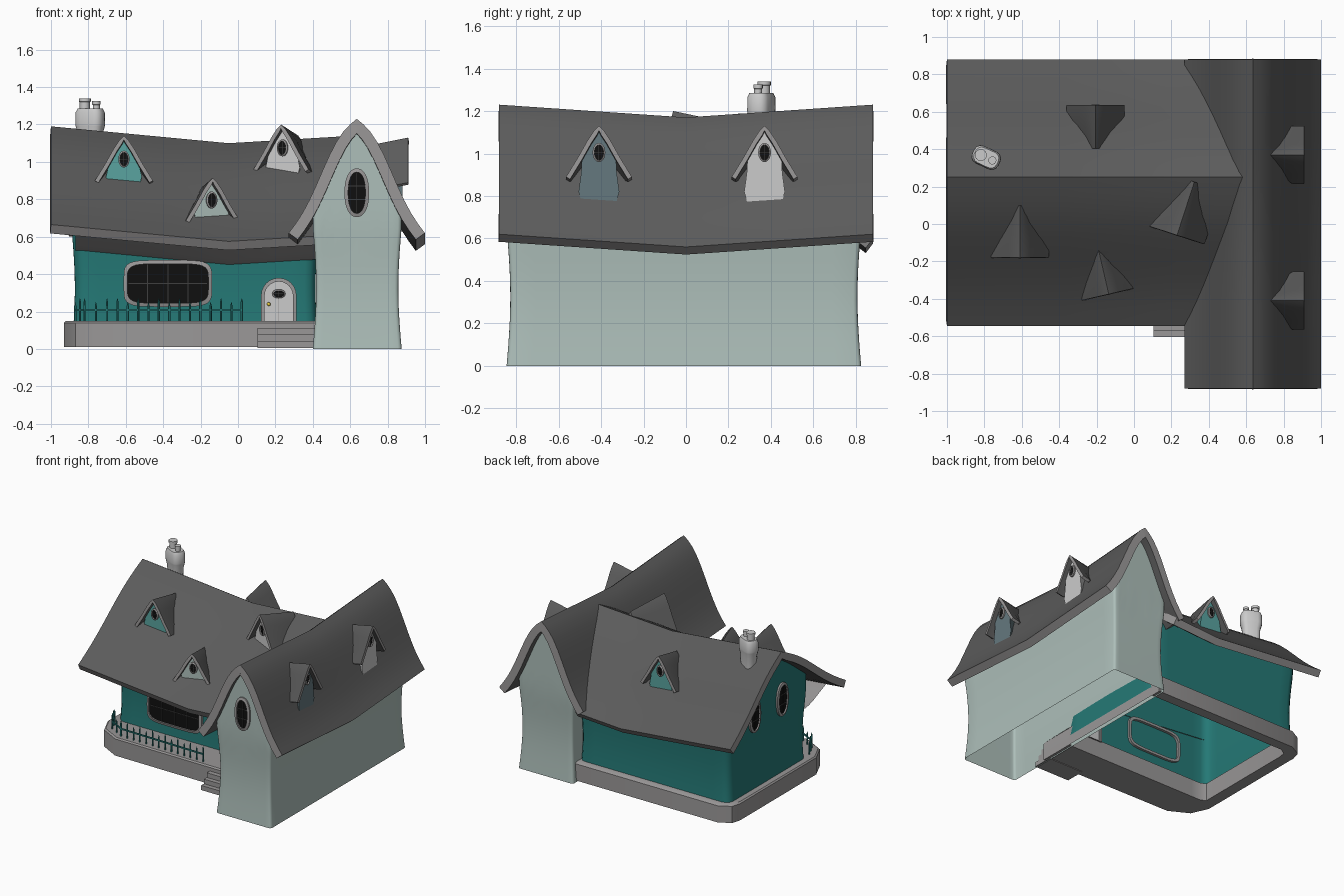
import bpy, bmesh
from math import sin, cos, pi, radians, copysign
from mathutils import Matrix, Vector

if "Cube" in bpy.data.objects:
    bpy.data.objects.remove(bpy.data.objects["Cube"])

def mat(name, c):
    m = bpy.data.materials.new(name)
    m.diffuse_color = (*c, 1)
    m.use_nodes = True
    m.node_tree.nodes["Principled BSDF"].inputs["Base Color"].default_value = m.diffuse_color
    return m
TEAL = mat("teal", (.018, .19, .18)); SAGE = mat("sage", (.42, .52, .49))
MINT = mat("mint", (.10, .37, .35)); SLATE = mat("slate", (.13, .19, .21))
DARK = mat("roof_dark", (.105, .105, .105)); GLASS = mat("glass", (.005, .005, .005))
GREY = mat("grey", (.32, .31, .31)); PALE = mat("pale_grey", (.62, .62, .62))
BAR = mat("glazing_bar", (.05, .05, .05)); BRASS = mat("brass", (.8, .6, .05))

def obj(name, verts, faces, m=None, M=Matrix(), thick=0):
    me = bpy.data.meshes.new(name)
    me.from_pydata([M @ Vector(v) for v in verts], [], faces)
    bm = bmesh.new(); bm.from_mesh(me)
    bmesh.ops.recalc_face_normals(bm, faces=bm.faces)
    if thick and sum(f.normal.z for f in bm.faces) < 0:
        bmesh.ops.reverse_faces(bm, faces=bm.faces)
    bm.to_mesh(me); bm.free()
    o = bpy.data.objects.new(name, me)
    bpy.context.collection.objects.link(o)
    if m: me.materials.append(m)
    bpy.ops.object.select_all(action='DESELECT')
    bpy.context.view_layer.objects.active = o; o.select_set(True)
    if thick:  # roof sheet with lighter edge
        me.materials.append(GREY)
        s = o.modifiers.new("thickness", 'SOLIDIFY')
        s.thickness = thick; s.offset = -1; s.material_offset_rim = 1
        bpy.ops.object.modifier_apply(modifier=s.name)
    bpy.ops.object.shade_smooth_by_angle(angle=radians(35))
    return o

def loft(name, rings, m=None, M=Matrix(), closed=True, caps=False, wrap=False, thick=0):
    """Skin a list of equal-length point rings."""
    n, k = len(rings[0]), len(rings)
    f = [(i*n+j, i*n+(j+1) % n, (i+1) % k*n+(j+1) % n, (i+1) % k*n+j)
         for i in range(k if wrap else k-1) for j in range(n if closed else n-1)]
    if caps: f += [tuple(range(n)), tuple(range((k-1)*n, k*n))]
    return obj(name, [p for r in rings for p in r], f, m, M, thick)

def box(name, x0, x1, y0, y1, z0, z1, m=None, M=Matrix()):
    r = [(x0, y0), (x1, y0), (x1, y1), (x0, y1)]
    return loft(name, [[(*p, z) for p in r] for z in (z0, z1)], m, M, caps=True)

def place(x, y, z, deg=0):
    return Matrix.Translation((x, y, z)) @ Matrix.Rotation(radians(deg), 4, 'Z')

# --- roof height functions: soft bell profile with a sagging ridge
def bell(t, k=1): return t - k*(.06*sin(2*pi*t) + .05*sin(pi*t))
def main_z(x, y):
    t = min(1, abs(y-.25)/(.795 if y < .25 else .63))
    sag = -.09*(x+1)/.95 if x < -.05 else -.09+.06*(x+.05)
    return 1.19 + sag - .525*bell(t, .5)
def wing_z(x, y):
    t = min(1, abs(x-.635)/.364)
    return 1.23 - .06*(1-abs(y)/.88) - .61*bell(t)

# --- roofs
N = 10
ts = [i/N for i in range(-N, N+1)]
loft("wing_roof", [[(.635+.364*t, y, wing_z(.635+.364*t, y)) for t in ts]
                   for y in (-.88, -.44, 0, .44, .88)], DARK, closed=False, thick=.06)
rows = []
for s in range(6):
    row = []
    for t in ts:
        y = .25 + t*(.795 if t < 0 else .63)
        end = .62 - (.2 if t < 0 else .28)*abs(t)
        x = -1 + .95*s/3 if s < 4 else -.05 + (end+.05)*(s-3)/2
        row.append((x, y, main_z(x, y)))
    rows.append(row)
loft("main_roof", rows, DARK, closed=False, thick=.055)
# curved soffit under the front eave
sof = [(-.23, -.125), (-.28, -.115), (-.34, -.095), (-.42, -.06), (-.52, -.02)]
loft("front_soffit", [[(x, y, main_z(x, -.545)+dz) for y, dz in sof]
                      for x in (-.87, -.46, -.05, .18, .42)], GREY, closed=False)

# --- walls: rounded footprint, pinched waist, top cut to follow the roof
def footprint(x0, x1, y0, y1, r, n=16):
    c = [(x1-r, y0+r, -90), (x1-r, y1-r, 0), (x0+r, y1-r, 90), (x0+r, y0+r, 180)]
    arcs = [[(cx+r*cos(radians(a+q)), cy+r*sin(radians(a+q))) for q in (0, 30, 60, 90)]
            for cx, cy, a in c]
    out = []
    for i, a in enumerate(arcs):
        b = arcs[(i+1) % 4][0]
        out += a + [(a[3][0]+(b[0]-a[3][0])*k/n, a[3][1]+(b[1]-a[3][1])*k/n) for k in range(1, n)]
    return out
def walls(name, x0, x1, y0, y1, r, z0, roof, m):
    cx, cy, hx, hy = (x0+x1)/2, (y0+y1)/2, (x1-x0)/2, (y1-y0)/2
    rings = []
    for i in range(11):
        ring = []
        for x, y in footprint(x0, x1, y0, y1, r):
            z = z0 + (roof(x, y)-.05-z0)*i/10
            pinch = .018*sin(pi*min(max(z, 0)/.65, 1))
            ring.append((cx+(x-cx)*(hx-pinch)/hx, cy+(y-cy)*(hy-pinch)/hy, z))
        rings.append(ring)
    loft(name, rings, m)
walls("main_walls", -.89, .432, -.25, .74, .06, .08, main_z, TEAL)
walls("wing_walls", .4, .875, -.845, .825, .02, 0, wing_z, SAGE)

# --- stone platform (hollow ring) and steps
outer = [(.42, -.5), (-.72, -.49), (-.87, -.41), (-.93, -.28), (-.93, .66), (-.91, .73), (-.82, .78), (.42, .78)]
inner = [(.42, -.22), (-.72, -.22), (-.8, -.22), (-.84, -.2), (-.84, .62), (-.83, .67), (-.78, .7), (.42, .7)]
loft("platform", [[(*p, .01) for p in outer], [(*p, .14) for p in outer], [(p[0]*.99, p[1]*.98, .15) for p in outer],
                  [(*p, .15) for p in inner], [(*p, .01) for p in inner]], GREY, wrap=True)
for i in range(3):
    box(f"step_{i+1}", .105, .41, -.605+.035*i, -.45, .005+.036*i, .041+.036*i, GREY)

# --- fence along the platform edge
path = [Vector(p) for p in ((-.87, -.28), (-.82, -.38), (-.7, -.445), (.02, -.46))]
k = 0
for a, b in zip(path, path[1:]):
    d = b-a; cnt = max(1, round(d.length/.055))
    M = Matrix.Translation((a.x, a.y, 0)) @ Matrix.Rotation(d.angle_signed(Vector((1, 0))), 4, 'Z')
    box("fence_rail", 0, d.length, -.004, .004, .202, .213, TEAL, M)
    for i in range(cnt+1):
        h = .27 if k % 2 else .25
        q = d.length*i/cnt; k += 1
        loft("fence_post", [[(q+r*cos(u*pi/3), r*sin(u*pi/3), z) for u in range(6)]
                            for z, r in ((.14, .006), (h-.02, .006), (h, .001))], TEAL, M, caps=True)

# --- windows: superellipse frame, dark glass and glazing bars (facing local -y)
def outline(w, h, e, n=32):
    return [(copysign(abs(cos(a))**e, cos(a))*w, copysign(abs(sin(a))**e, sin(a))*h)
            for a in (2*pi*i/n for i in range(n))]
def window(name, M, w, h, f, e=1.0, nv=1, nh=1):
    o, c = outline(w, h, e), outline(w-f, h-f, e)
    loft(name+"_frame", [[(x, y, z) for x, z in r] for r, y in
                         ((o, .03), (o, -.008), (c, -.014), (c, .03))], GREY, M, wrap=True)
    obj(name+"_glass", [(x, -.003, z) for x, z in c], [tuple(range(len(c)))], GLASS, M)
    b = f*.12; w -= f; h -= f
    for i in range(nv):
        x = w*(2*(i+1)/(nv+1)-1)
        box(name+"_bar", x-b, x+b, -.007, 0, -h*.97, h*.97, BAR, M)
    for i in range(nh):
        z = h*(2*(i+1)/(nh+1)-1)
        box(name+"_bar", -w*.97, w*.97, -.007, 0, z-b, z+b, BAR, M)
window("front_window", place(-.375, -.245, .35), .237, .125, .02, .4, 3, 1)
window("wing_window", place(.635, -.848, .835), .066, .13, .02, .9, 1, 2)
for y in (.09, .43):
    window("side_window", place(-.895, y, .73, -90), .07, .13, .018, .9, 1, 2)

# --- arched door
def arch(w, h):
    return [(w, 0), (w, h-w)] + [(w*cos(a), h-w+w*sin(a)) for a in (pi*i/12 for i in range(1, 12))] + [(-w, h-w), (-w, 0)]
D = place(.218, -.24, .14)
o, c = arch(.095, .24), arch(.076, .22)
loft("door_frame", [[(x, y, z) for x, z in r] for r, y in ((o, .03), (o, -.015), (c, -.018), (c, .03))], GREY, D, wrap=True)
loft("door", [[(x, y, z) for x, z in c] for y in (.02, -.005)], PALE, D, caps=True)
window("door_window", D @ place(0, -.006, .155), .035, .024, .008, .9, 1, 1)
box("door_seam", -.001, .001, -.007, 0, .01, .13, GREY, D)
bpy.ops.mesh.primitive_uv_sphere_add(segments=12, ring_count=8, radius=.01, location=(.165, -.255, .24))
bpy.context.object.name = "door_knob"; bpy.context.object.data.materials.append(BRASS)

# --- dormers: bell roof tapering back into the slope, waisted body, oval window
def dormer(name, x, y, z, deg, h, depth, m, s=1.0):
    M = place(x, y, z, deg)
    half = [(0, 0), (.025, -.025), (.055, -.07), (.1, -.15), (.155, -.24)]
    pr = [(-a, b) for a, b in half[:0:-1]] + half
    loft(name+"_roof", [[(a*s*k, d, b*s*q - .2*d) for a, b in pr]
                        for d, k, q in ((0, 1, 1), (depth*.35, 1, 1), (depth, .5, .75))],
         DARK, M, closed=False, thick=.022)
    half = [(.082, -h), (.096, -h+.05), (.084, -h*.62), (.08*s, -.15*s), (.06*s, -.1*s), (.03*s, -.055*s), (0, -.024)]
    pr = half + [(-a, b) for a, b in half[-2::-1]]
    loft(name+"_body", [[(a*k, d, b*q-.2*(d-.03)-e) for a, b in pr] for d, k, q, e in
                        ((.03, 1, 1, 0), (depth*.6, .6, 1, .03))], m, M, caps=True)
    window(name+"_window", M @ place(0, .028, -.125*s), .03, .045, .009)
dormer("dormer_left", -.61, -.18, 1.14, 0, .27, .28, MINT)
dormer("dormer_middle", -.135, -.375, .915, 13, .235, .26, SAGE, .95)
dormer("dormer_right", .23, -.06, 1.20, -18, .28, .3, PALE)
dormer("dormer_back", -.205, .635, 1.09, 180, .3, .23, MINT)
dormer("dormer_wing_front", .91, -.41, 1.13, 90, .36, .18, SLATE)
dormer("dormer_wing_back", .91, .37, 1.13, 90, .36, .18, PALE)

# --- chimney with two pots
C = place(-.79, .355, 0, -25)
fp = footprint(-.078, .078, -.052, .052, .04, 2)
loft("chimney", [[(a*k, b*k, z) for a, b in fp] for z, k in
                 ((1.03, .78), (1.15, .84), (1.19, .98), (1.2, 1), (1.265, .98), (1.285, .85))], PALE, C, caps=True)
for px, r, top in ((-.032, .032, 1.34), (.036, .022, 1.325)):
    loft("chimney_pot", [[(px+r*k*cos(u*pi/6), r*k*sin(u*pi/6), z) for u in range(12)]
                         for z, k in ((1.27, .85), (top-.02, .85), (top-.018, 1), (top, 1))], PALE, C, caps=True)
